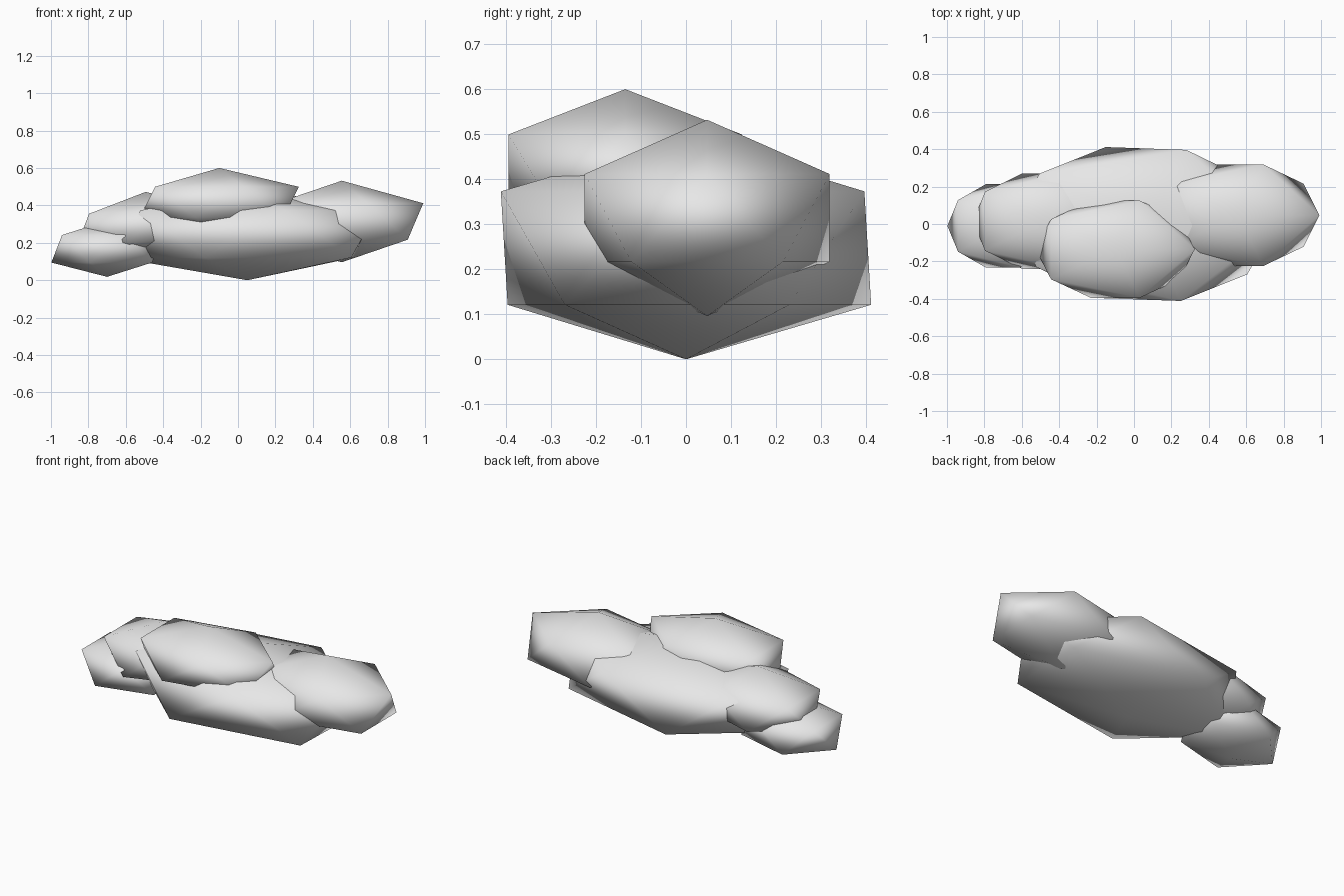
import bpy
import math

cube = bpy.data.objects.get("Cube")
if cube:
    bpy.data.objects.remove(cube, do_unlink=True)

grey = bpy.data.materials.new("soft_grey")
grey.use_nodes = True
tone = (0.8, 0.8, 0.8, 1)
grey.diffuse_color = tone
grey.node_tree.nodes["Principled BSDF"].inputs["Base Color"].default_value = tone


def lobe(name, centre, radii, pitch=0, yaw=0, ring=0.447):
    """One squashed, coarse, smoothly shaded puff; ring is the height of its vertex rings."""
    bpy.ops.mesh.primitive_ico_sphere_add(subdivisions=1, radius=1, location=centre)
    puff = bpy.context.object
    puff.name = name
    for v in puff.data.vertices:
        if abs(v.co.z) < 0.9:
            v.co.z = math.copysign(ring, v.co.z)
    puff.scale = radii
    puff.rotation_euler = (0, math.radians(pitch), math.radians(yaw))
    puff.data.materials.append(grey)
    bpy.ops.object.shade_smooth()
    return puff


# Wide base with four smaller puffs around it
lobe("main_puff", (0.05, 0, 0.247), (0.78, 0.475, 0.247), yaw=-2, ring=0.51)
lobe("top_puff", (-0.1, -0.135, 0.418), (0.475, 0.305, 0.182))
lobe("left_puff", (0.555, 0.047, 0.314), (0.487, 0.32, 0.218))
lobe("right_puff", (-0.485, 0.015, 0.29), (0.425, 0.3, 0.182), pitch=-3)
lobe("low_right_puff", (-0.7, -0.01, 0.168), (0.333, 0.262, 0.15), ring=0.49)
